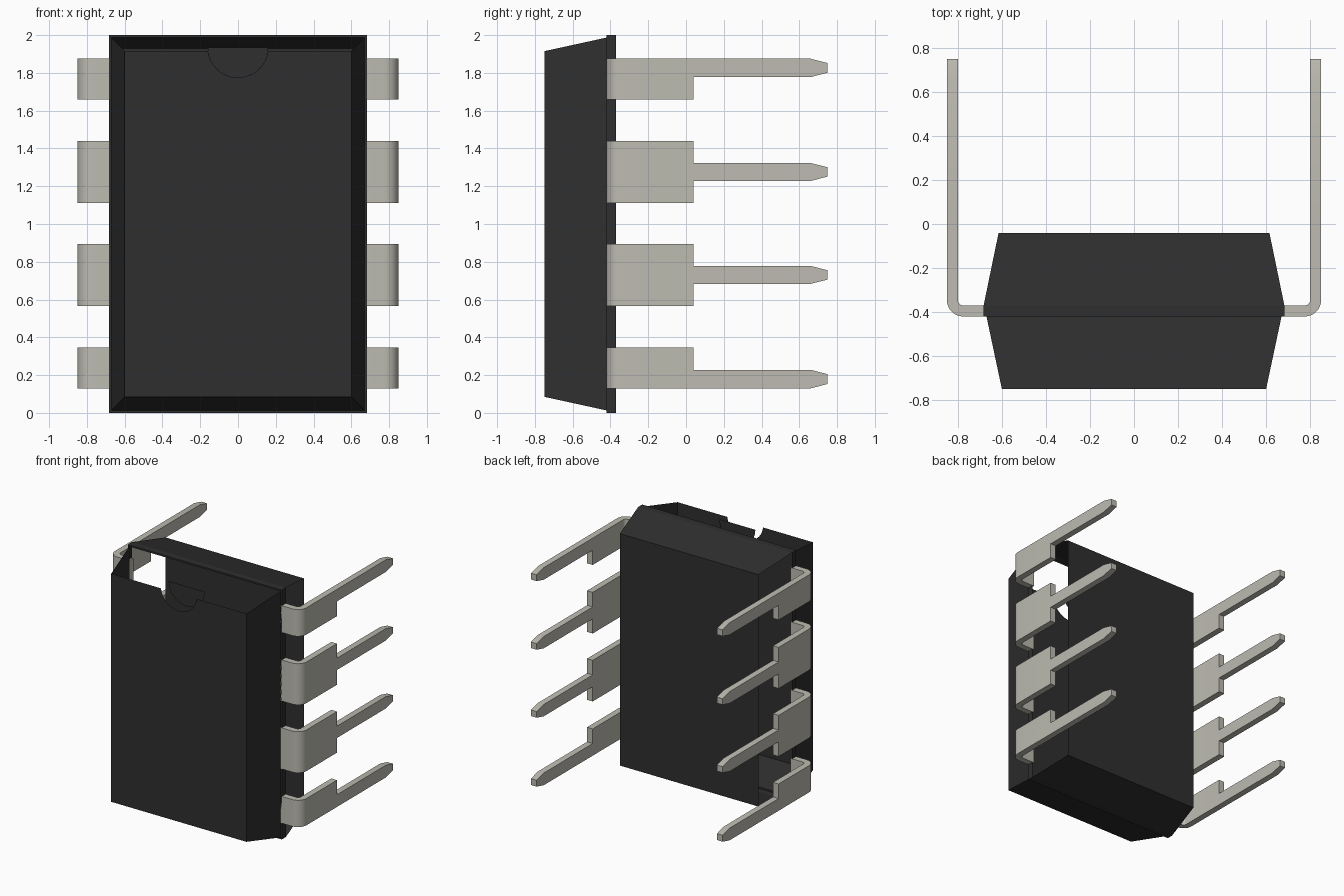
import bpy, bmesh, math

old = bpy.data.objects.get("Cube")
if old:
    bpy.data.objects.remove(old, do_unlink=True)


def make_material(name, rgb, rough):
    m = bpy.data.materials.new(name)
    m.use_nodes = True
    m.diffuse_color = (*rgb, 1)
    bsdf = m.node_tree.nodes["Principled BSDF"]
    bsdf.inputs["Base Color"].default_value = (*rgb, 1)
    bsdf.inputs["Roughness"].default_value = rough
    return m


BLACK = make_material("black plastic", (0.028, 0.028, 0.028), 0.6)
METAL = make_material("pale grey metal", (0.51, 0.50, 0.44), 0.5)


def finish(name, bm, mat, smooth=False):
    mesh = bpy.data.meshes.new(name)
    bm.to_mesh(mesh)
    bm.free()
    mesh.materials.append(mat)
    ob = bpy.data.objects.new(name, mesh)
    bpy.context.collection.objects.link(ob)
    if smooth:
        bpy.ops.object.select_all(action='DESELECT')
        ob.select_set(True)
        bpy.context.view_layer.objects.active = ob
        bpy.ops.object.shade_smooth_by_angle(angle=math.radians(35))
    return ob


def ring(bm, half_x, margin, y):
    """Rectangle across the body: bottom edge first, then right, top, left."""
    pts = [(-half_x, margin), (half_x, margin), (half_x, 2 - margin), (-half_x, 2 - margin)]
    return [bm.verts.new((x, y, z)) for x, z in pts]


def bridge(bm, front, back, sides=("bottom", "right", "top", "left")):
    for i, side in enumerate(("bottom", "right", "top", "left")):
        if side in sides:
            j = (i + 1) % 4
            bm.faces.new((front[i], front[j], back[j], back[i]))


def notch_arc(y, start, end, steps=20):
    """Lower arc of the round index notch."""
    return [(0.16 * math.cos(a), y, 1.935 + 0.16 * math.sin(a))
            for a in (math.radians(start + (end - start) * i / steps) for i in range(steps + 1))]


# Front shell: tapered, open at the top, notch cut from its face
bm = bmesh.new()
face = ring(bm, 0.60, 0.085, -0.75)
rim = ring(bm, 0.67, 0.013, -0.42)
bridge(bm, face, rim, ("bottom", "right", "left"))
arc = [bm.verts.new(p) for p in notch_arc(-0.75, 352.8, 187.2)]
bm.faces.new(face[:3] + arc + face[3:])
finish("front_shell", bm, BLACK)

# Seam band with a narrow lip round the front shell
bm = bmesh.new()
lip = ring(bm, 0.67, 0.013, -0.42)
band_front = ring(bm, 0.683, 0.0, -0.42)
band_back = ring(bm, 0.683, 0.0, -0.37)
bridge(bm, lip, band_front)
bridge(bm, band_front, band_back)
finish("seam_band", bm, BLACK)

# Back shell: tapered, open along both pin sides
bm = bmesh.new()
rim = ring(bm, 0.683, 0.0, -0.37)
back = ring(bm, 0.615, 0.07, -0.04)
bridge(bm, rim, back, ("bottom", "top"))
bm.faces.new(back[::-1])
finish("back_shell", bm, BLACK)

# Sunken floor of the notch
bm = bmesh.new()
bm.faces.new([bm.verts.new(p) for p in notch_arc(-0.65, 180, 360)])
finish("notch_floor", bm, BLACK)


def prism(bm, points, offset):
    """Closed outline pushed along an offset vector."""
    base = bm.faces.new([bm.verts.new(p) for p in points])
    ext = bmesh.ops.extrude_face_region(bm, geom=[base])
    verts = [v for v in ext["geom"] if isinstance(v, bmesh.types.BMVert)]
    bmesh.ops.translate(bm, verts=verts, vec=offset)


def bend(radius, start, end, steps=8):
    return [(0.775 + radius * math.cos(a), -0.345 + radius * math.sin(a))
            for a in (math.radians(start + (end - start) * i / steps) for i in range(steps + 1))]


def make_pin(name, side, wide, narrow):
    bm = bmesh.new()
    # bent shoulder
    outline = ([(0.67, -0.42)] + bend(0.075, -90, 0) + [(0.85, 0.04), (0.80, 0.04)]
               + bend(0.025, 0, -90) + [(0.67, -0.37)])
    prism(bm, [(side * x, y, wide[0]) for x, y in outline], (0, 0, wide[1] - wide[0]))
    # slim leg with a tapered tip
    lo, hi = narrow
    leg = [(0.04, lo), (0.66, lo), (0.75, lo + 0.023), (0.75, hi - 0.023), (0.66, hi), (0.04, hi)]
    prism(bm, [(side * 0.80, y, z) for y, z in leg], (side * 0.05, 0, 0))
    bmesh.ops.recalc_face_normals(bm, faces=bm.faces[:])
    finish(name, bm, METAL, smooth=True)


# Four pins a side: shoulder height range, leg height range
PINS = [((0.13, 0.345), (0.13, 0.228)),
        ((0.565, 0.895), (0.683, 0.778)),
        ((1.11, 1.44), (1.228, 1.323)),
        ((1.66, 1.875), (1.778, 1.875))]
for side, label in ((1, "left"), (-1, "right")):
    for i, (wide, narrow) in enumerate(PINS):
        make_pin(f"{label}_pin_{i + 1}", side, wide, narrow)
